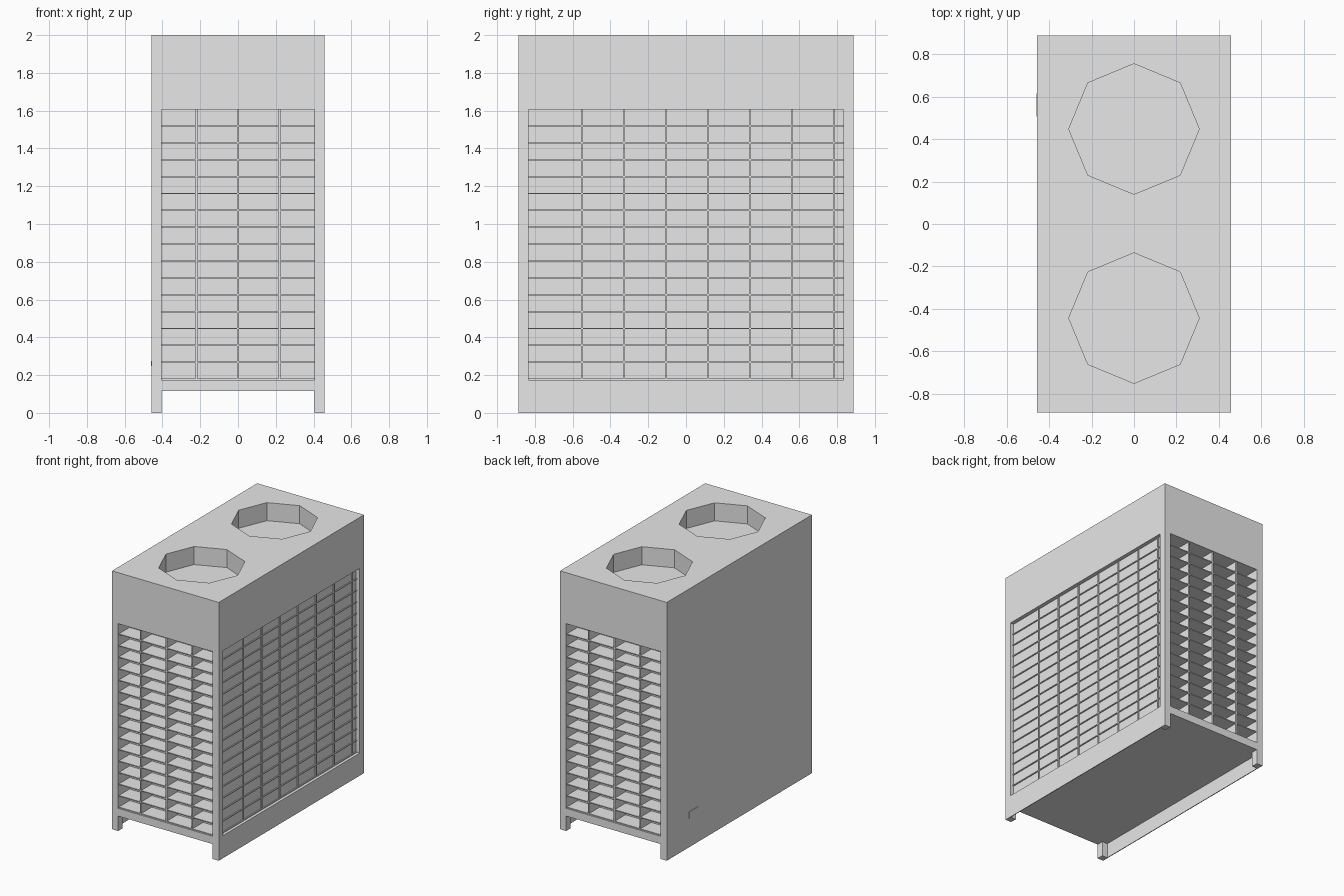
import bpy
import math

if "Cube" in bpy.data.objects:
    bpy.data.objects.remove(bpy.data.objects["Cube"], do_unlink=True)

grey = bpy.data.materials.new("light_grey_metal")
grey.use_nodes = True
colour = (0.8, 0.8, 0.8, 1)
grey.diffuse_color = colour
grey.node_tree.nodes["Principled BSDF"].inputs["Base Color"].default_value = colour

# Main dimensions
HX, HY, TOP = 0.457, 0.888, 2.0
FLOOR, LOW, HIGH = 0.115, 0.175, 1.605
OPEN_X, OPEN_Y = 0.405, 0.835
ROWS = 16
STEP = (HIGH - LOW) / ROWS


def box(name, x, y, z):
    """Box from (min, max) pairs."""
    bpy.ops.mesh.primitive_cube_add(size=1, location=[sum(p) / 2 for p in (x, y, z)])
    ob = bpy.context.object
    ob.name = name
    ob.scale = [p[1] - p[0] for p in (x, y, z)]
    bpy.ops.object.transform_apply(location=True, rotation=False, scale=True)
    ob.data.materials.append(grey)
    return ob


def cut(target, cutter):
    mod = target.modifiers.new("cut", 'BOOLEAN')
    mod.operation = 'DIFFERENCE'
    mod.solver = 'EXACT'
    mod.object = cutter
    bpy.context.view_layer.objects.active = target
    bpy.ops.object.modifier_apply(modifier=mod.name)
    bpy.data.objects.remove(cutter, do_unlink=True)


# Casing with grille recesses and two octagonal fan wells
casing = box("casing", (-HX, HX), (-HY, HY), (FLOOR, TOP))
depths = {"front": 0.14, "back": 0.14}
cut(casing, box("cutter", (-OPEN_X, OPEN_X), (-HY - 0.1, -HY + depths["front"]), (LOW, HIGH)))
cut(casing, box("cutter", (-OPEN_X, OPEN_X), (HY - depths["back"], HY + 0.1), (LOW, HIGH)))
SIDE_DEPTH = 0.03
cut(casing, box("cutter", (HX - SIDE_DEPTH, HX + 0.1), (-OPEN_Y, OPEN_Y), (LOW, HIGH)))
for y in (-0.443, 0.447):
    bpy.ops.mesh.primitive_cylinder_add(vertices=8, radius=0.307, depth=0.28, location=(0, y, TOP))
    cut(casing, bpy.context.object)

# Corner feet and thin side skirts
for side, sx in (("left", 1), ("right", -1)):
    outer = sx * HX
    skirt_x = sorted((outer, outer - sx * 0.006))
    foot_x = sorted((outer, sx * OPEN_X))
    box(side + "_skirt", skirt_x, (-HY, HY), (0, FLOOR))
    for end, sy in (("front", -1), ("back", 1)):
        box(f"{end}_{side}_foot", foot_x, sorted((sy * HY, sy * OPEN_Y)), (0, FLOOR))

# End grilles: horizontal slats and upright dividers
for end, sy in (("front", -1), ("back", 1)):
    span = sorted((sy * (HY - 0.01), sy * (HY - depths[end])))
    for i in range(ROWS):
        z = LOW + i * STEP
        box(f"{end}_slat", (-OPEN_X, OPEN_X), span, (z, z + 0.007))
    for x in (-0.22, 0, 0.22):
        box(f"{end}_divider", (x - 0.005, x + 0.005), span, (LOW, HIGH))

# Shallow side grille
face = (HX - SIDE_DEPTH, HX - SIDE_DEPTH + 0.008)
for i in range(ROWS):
    z = LOW + i * STEP
    box("side_slat", face, (-OPEN_Y, OPEN_Y), (z, z + 0.007))
for i in range(7):
    y = -0.55 + i * 0.222
    box("side_divider", face, (y - 0.005, y + 0.005), (LOW, HIGH))

# Small hinged flap on the plain side, leaning slightly outward at its top
flap = box("service_flap", (-HX - 0.003, -HX + 0.003), (0.505, 0.615), (0.17, 0.275))
for v in flap.data.vertices:
    if v.co.z < 0.2 and v.co.x < -HX:
        v.co.x = -HX
